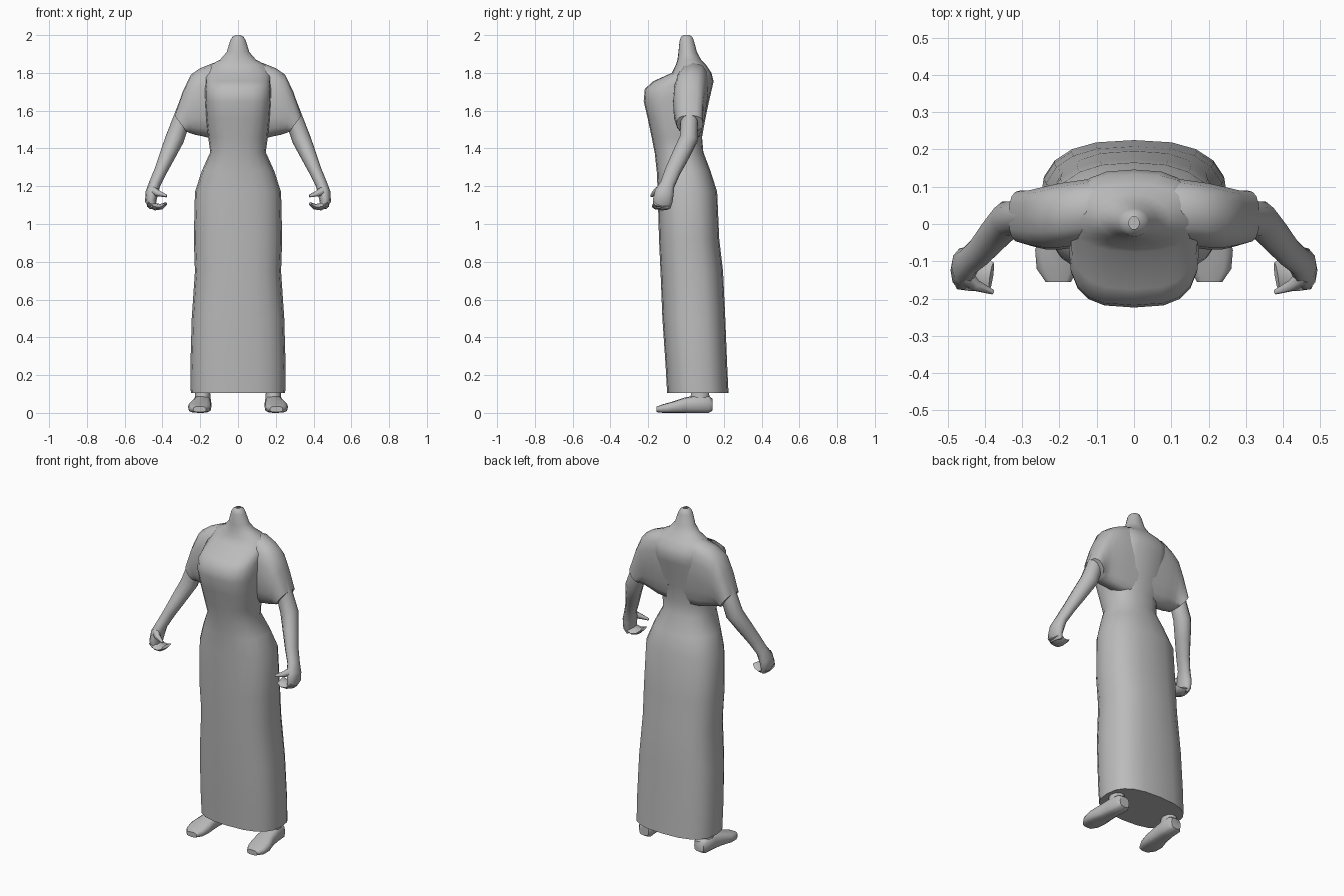
import bpy, bmesh, math
from mathutils import Vector

grey = bpy.data.materials.new("plain grey")
grey.diffuse_color = (0.5, 0.5, 0.5, 1)


def spow(v, e):
    return math.copysign(abs(v) ** e, v)


def loft(name, rings, cap_start=True, cap_end=True, angle=50):
    """Skin a list of equal-length point rings."""
    bm = bmesh.new()
    rows = [[bm.verts.new(p) for p in r] for r in rings]
    n = len(rows[0])
    for a, b in zip(rows, rows[1:]):
        for i in range(n):
            j = (i + 1) % n
            bm.faces.new((a[i], a[j], b[j], b[i]))
    if cap_start:
        bm.faces.new(rows[0][::-1])
    if cap_end:
        bm.faces.new(rows[-1])
    bmesh.ops.recalc_face_normals(bm, faces=bm.faces)
    me = bpy.data.meshes.new(name)
    bm.to_mesh(me)
    bm.free()
    me.materials.append(grey)
    ob = bpy.data.objects.new(name, me)
    bpy.context.collection.objects.link(ob)
    bpy.ops.object.select_all(action='DESELECT')
    ob.select_set(True)
    bpy.context.view_layer.objects.active = ob
    bpy.ops.object.shade_smooth_by_angle(angle=math.radians(angle))
    return ob


def level_ring(z, hw, yf, yb, p=2.4, n=20, cx=0):
    """Horizontal rounded ring given half width, front and back."""
    out = []
    for i in range(n):
        t = 2 * math.pi * i / n
        out.append((cx + hw * spow(math.cos(t), 2 / p),
                    (yf + yb) / 2 + (yb - yf) / 2 * spow(math.sin(t), 2 / p), z))
    return out


def tube(name, path, n=10, angle=60):
    """Round limb through (x, y, z, side radius, depth radius) stations."""
    pts = [Vector(s[:3]) for s in path]
    rings = []
    for i, s in enumerate(path):
        d = (pts[min(i + 1, len(pts) - 1)] - pts[max(i - 1, 0)]).normalized()
        ref = Vector((0, 1, 0)) if abs(d.y) < 0.85 else Vector((0, 0, 1))
        u = ref.cross(d).normalized()
        v = d.cross(u)
        rings.append([pts[i] + u * s[3] * math.cos(2 * math.pi * k / n)
                      + v * s[4] * math.sin(2 * math.pi * k / n) for k in range(n)])
    return loft(name, rings, angle=angle)


# Long dress with bust, shoulders and neck: z, half width, front, back, squareness
dress = [(0.105, 0.25, -0.10, 0.225, 2.6), (0.25, 0.252, -0.108, 0.218, 2.6),
         (0.50, 0.245, -0.125, 0.208, 2.6), (0.75, 0.228, -0.135, 0.196, 2.5),
         (0.92, 0.234, -0.143, 0.176, 2.5), (1.17, 0.228, -0.15, 0.165, 2.4),
         (1.28, 0.192, -0.155, 0.13, 2.3), (1.38, 0.147, -0.166, 0.092, 2.3),
         (1.46, 0.158, -0.182, 0.085, 2.4), (1.56, 0.168, -0.203, 0.103, 2.8),
         (1.65, 0.174, -0.224, 0.122, 3.0), (1.715, 0.176, -0.218, 0.137, 3.0),
         (1.755, 0.172, -0.175, 0.146, 2.8), (1.80, 0.18, -0.075, 0.135, 2.4),
         (1.84, 0.15, -0.055, 0.108, 2.2), (1.87, 0.095, -0.045, 0.08, 2),
         (1.91, 0.06, -0.04, 0.058, 2), (1.97, 0.042, -0.034, 0.042, 2),
         (1.99, 0.03, -0.027, 0.034, 2), (2.0, 0.014, -0.014, 0.02, 2)]
loft("dress", [level_ring(*s) for s in dress], cap_end=False)

# Sleeve: top x, top z, bottom x, bottom z, front, back, lower back pulled forward
sleeve = [(0.05, 1.84, 0.05, 1.45, -0.04, 0.138, 0.05), (0.13, 1.853, 0.14, 1.452, -0.06, 0.137, 0.05),
          (0.20, 1.825, 0.19, 1.465, -0.068, 0.125, 0.04), (0.25, 1.79, 0.225, 1.472, -0.068, 0.112, 0.03),
          (0.293, 1.70, 0.25, 1.48, -0.06, 0.10, 0.02), (0.336, 1.575, 0.272, 1.488, -0.05, 0.09, 0.0)]
# Foot: y, centre x, half width, bottom z, top z
foot = [(0.14, 0.185, 0.032, 0.012, 0.075), (0.12, 0.186, 0.046, 0.0, 0.09), (0.05, 0.19, 0.047, 0.0, 0.092),
        (-0.01, 0.195, 0.052, 0.0, 0.08), (-0.07, 0.203, 0.062, 0.0, 0.06),
        (-0.12, 0.205, 0.056, 0.0, 0.046), (-0.155, 0.203, 0.034, 0.004, 0.034)]

for s, side in ((1, "left"), (-1, "right")):
    # Wide sleeve
    rings = []
    for tx, tz, bx, bz, yf, yb, pull in sleeve:
        ring = []
        for k in range(16):
            a = 2 * math.pi * k / 16
            f = 0.5 + 0.5 * spow(math.cos(a), 0.8)   # 1 at top, 0 at bottom
            y = (yf + yb) / 2 + (yb - yf) / 2 * spow(math.sin(a), 0.75)
            if math.sin(a) > 0:
                y -= pull * (1 - f) * math.sin(a)
            ring.append((s * (bx + (tx - bx) * f), y, bz + (tz - bz) * f))
        rings.append(ring)
    loft(side + "_sleeve", rings)

    # Arm down to the palm
    arm = [(0.27, 0.02, 1.63, 0.045, 0.045), (0.303, 0.017, 1.54, 0.047, 0.047),
           (0.335, 0.014, 1.45, 0.05, 0.05), (0.375, -0.03, 1.36, 0.042, 0.047),
           (0.41, -0.07, 1.28, 0.034, 0.043), (0.442, -0.098, 1.21, 0.031, 0.04),
           (0.456, -0.115, 1.165, 0.034, 0.053), (0.462, -0.124, 1.12, 0.03, 0.055),
           (0.452, -0.127, 1.085, 0.018, 0.045)]
    tube(side + "_arm", [(s * a[0],) + a[1:] for a in arm])
    # Curled fingers and thumb
    fingers = [(0.47, -0.125, 1.11, 0.022, 0.05), (0.435, -0.13, 1.09, 0.019, 0.05),
               (0.405, -0.135, 1.092, 0.015, 0.046), (0.382, -0.14, 1.108, 0.008, 0.038)]
    tube(side + "_fingers", [(s * a[0],) + a[1:] for a in fingers], 8)
    thumb = [(0.455, -0.14, 1.18, 0.024, 0.024), (0.425, -0.165, 1.163, 0.017, 0.017),
             (0.378, -0.183, 1.148, 0.007, 0.007)]
    tube(side + "_thumb", [(s * a[0],) + a[1:] for a in thumb], 6)

    # Foot with a flat sole, and the ankle rising into the skirt
    rings = []
    for y, cx, hw, z0, z1 in foot:
        rings.append([(s * (cx + hw * spow(math.cos(a), 0.7)), y,
                       (z0 + z1) / 2 + (z1 - z0) / 2 * spow(math.sin(a), 0.6))
                      for a in (2 * math.pi * k / 12 for k in range(12))])
    loft(side + "_foot", rings)
    loft(side + "_ankle", [level_ring(0.05, 0.045, 0.01, 0.13, 2, 10, s * 0.187),
                           level_ring(0.1, 0.04, 0.025, 0.125, 2, 10, s * 0.187),
                           level_ring(0.16, 0.04, 0.03, 0.12, 2, 10, s * 0.185)])
